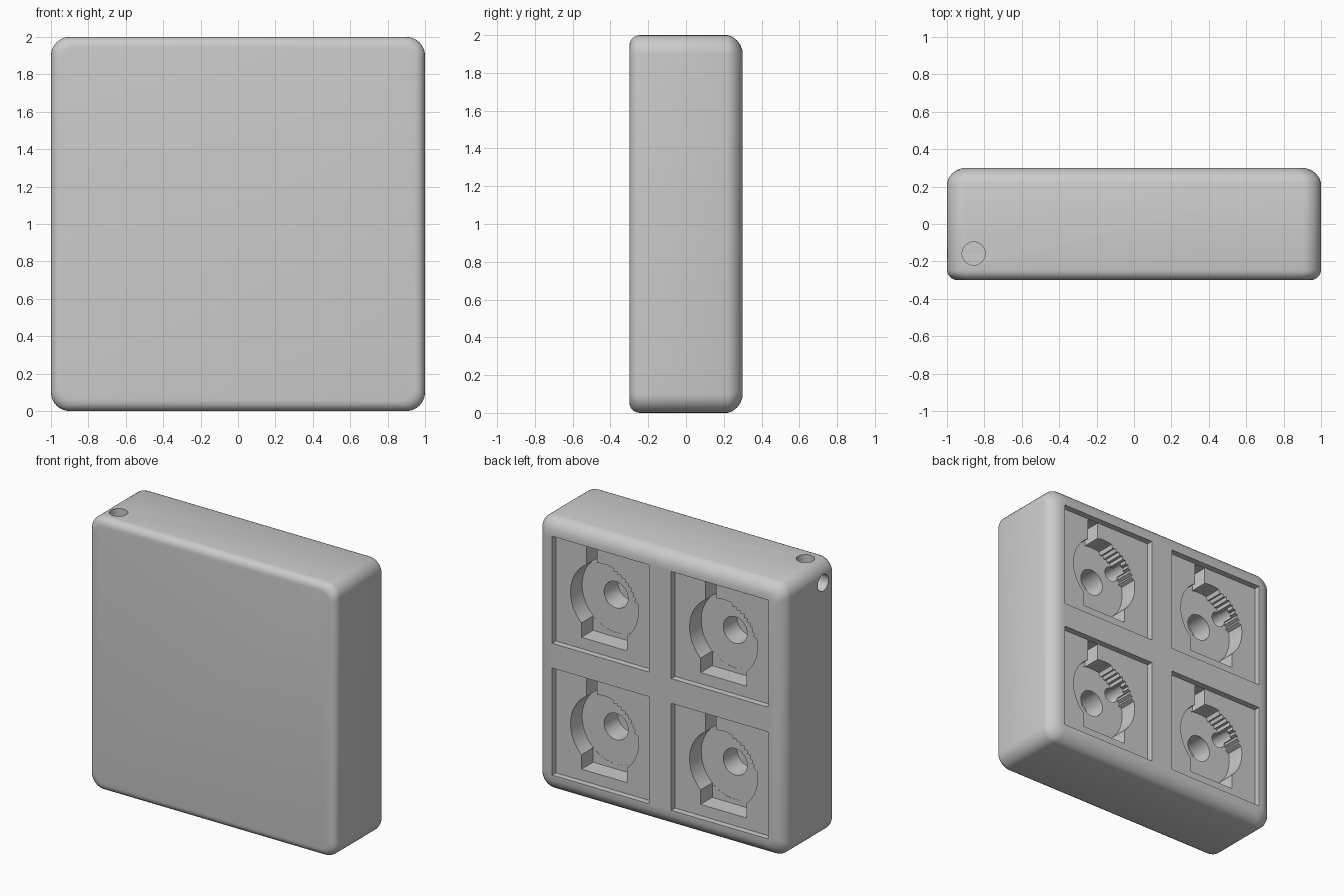
import bpy, bmesh
from math import sin, cos, pi, radians

cube = bpy.data.objects.get("Cube")
if cube:
    bpy.data.objects.remove(cube, do_unlink=True)

grey = bpy.data.materials.new("plain grey")
grey.use_nodes = True
colour = (0.6, 0.6, 0.6, 1)
grey.diffuse_color = colour
grey.node_tree.nodes["Principled BSDF"].inputs["Base Color"].default_value = colour


def loft(name, rings):
    """Solid skinned through matching rings of points, capped at both ends."""
    bm = bmesh.new()
    loops = [[bm.verts.new(p) for p in ring] for ring in rings]
    n = len(loops[0])
    for a, b in zip(loops, loops[1:]):
        for i in range(n):
            j = (i + 1) % n
            bm.faces.new((a[i], a[j], b[j], b[i]))
    bm.faces.new(loops[0])
    bm.faces.new(loops[-1])
    bmesh.ops.recalc_face_normals(bm, faces=bm.faces)
    mesh = bpy.data.meshes.new(name)
    bm.to_mesh(mesh)
    bm.free()
    mesh.materials.append(grey)
    ob = bpy.data.objects.new(name, mesh)
    bpy.context.collection.objects.link(ob)
    return ob


def rounded_square(y, inset):
    """Ring of the casing at depth y, pulled in from the outer edge."""
    radius = 0.1 - inset * 0.4
    core = 1 - inset - radius
    ring = []
    for k, (sx, sz) in enumerate(((1, 1), (-1, 1), (-1, -1), (1, -1))):
        for i in range(9):
            a = (k + i / 8) * pi / 2
            ring.append((sx * core + radius * cos(a), y, 1 + sz * core + radius * sin(a)))
    return ring


def extrude_y(name, outline, y0, y1):
    return loft(name, [[(x, y, z) for x, z in outline] for y in (y0, y1)])


def circle(x, z, r, n=32):
    return [(x + r * cos(2 * pi * i / n), z + r * sin(2 * pi * i / n)) for i in range(n)]


def rect(x0, x1, z0, z1):
    return [(x0, z0), (x1, z0), (x1, z1), (x0, z1)]


def toothed_circle(x, z):
    """Socket outline with a run of small teeth on the upper -x side."""
    pts = []
    for d in range(0, 360, 4):
        r = 0.275
        if 108 <= d <= 164:
            r = 0.25 if (d // 4) % 2 else 0.268
        pts.append((x + r * cos(radians(d)), z + r * sin(radians(d))))
    return pts


# Casing: small round on the front edge, larger soft round on the back edge
steps = 5
front = [(-0.3 + 0.055 * (1 - cos(i / steps * pi / 2)),
          0.055 * (1 - sin(i / steps * pi / 2))) for i in range(steps + 1)]
back = [(0.22, 0), (0.245, 0.008), (0.27, 0.028), (0.288, 0.052), (0.3, 0.085)]
casing = loft("casing", [rounded_square(y, inset) for y, inset in front + back])

# Cutters for the four back pockets and their sockets
cutters = []
floor, deep, out = 0.255, 0.12, 0.4
for cx in (-0.4825, 0.4825):
    for cz in (0.5175, 1.4825):
        h = 0.392
        cutters += [
            extrude_y("pocket", rect(cx - h, cx + h, cz - h, cz + h), floor, out),
            extrude_y("socket", toothed_circle(cx, cz), deep, out),
            extrude_y("lower_notch", rect(cx - 0.185, cx + 0.185, cz - 0.31, cz - 0.1),
                      deep + 0.001, out),
            extrude_y("upper_slot", rect(cx + 0.06, cx + 0.145, cz + 0.15, cz + 0.389),
                      deep + 0.002, out),
            extrude_y("centre_hole", circle(cx, cz, 0.097), -0.04, out),
            extrude_y("small_hole", circle(cx - 0.175, cz + 0.13, 0.055), 0.02, 0.2),
        ]

# Cord holes drilled from the top and the side, meeting in the corner
cutters.append(loft("cord_hole_top", [[(x, y, z) for x, y in circle(-0.857, -0.158, 0.062)]
                                      for z in (1.8, 2.1)]))
cutters.append(loft("cord_hole_side", [[(x, y, z) for y, z in circle(-0.158, 1.86, 0.061)]
                                       for x in (-1.1, -0.81)]))

for cutter in cutters:
    cutter.hide_render = True
    mod = casing.modifiers.new(cutter.name, 'BOOLEAN')
    mod.operation = 'DIFFERENCE'
    mod.solver = 'EXACT'
    mod.object = cutter

# Bake the cuts and drop the helpers
bpy.context.view_layer.update()
result = bpy.data.meshes.new_from_object(
    casing.evaluated_get(bpy.context.evaluated_depsgraph_get()))
casing.modifiers.clear()
casing.data = result
for cutter in cutters:
    bpy.data.objects.remove(cutter, do_unlink=True)

bpy.ops.object.select_all(action='DESELECT')
casing.select_set(True)
bpy.context.view_layer.objects.active = casing
bpy.ops.object.shade_smooth_by_angle(angle=radians(32))
